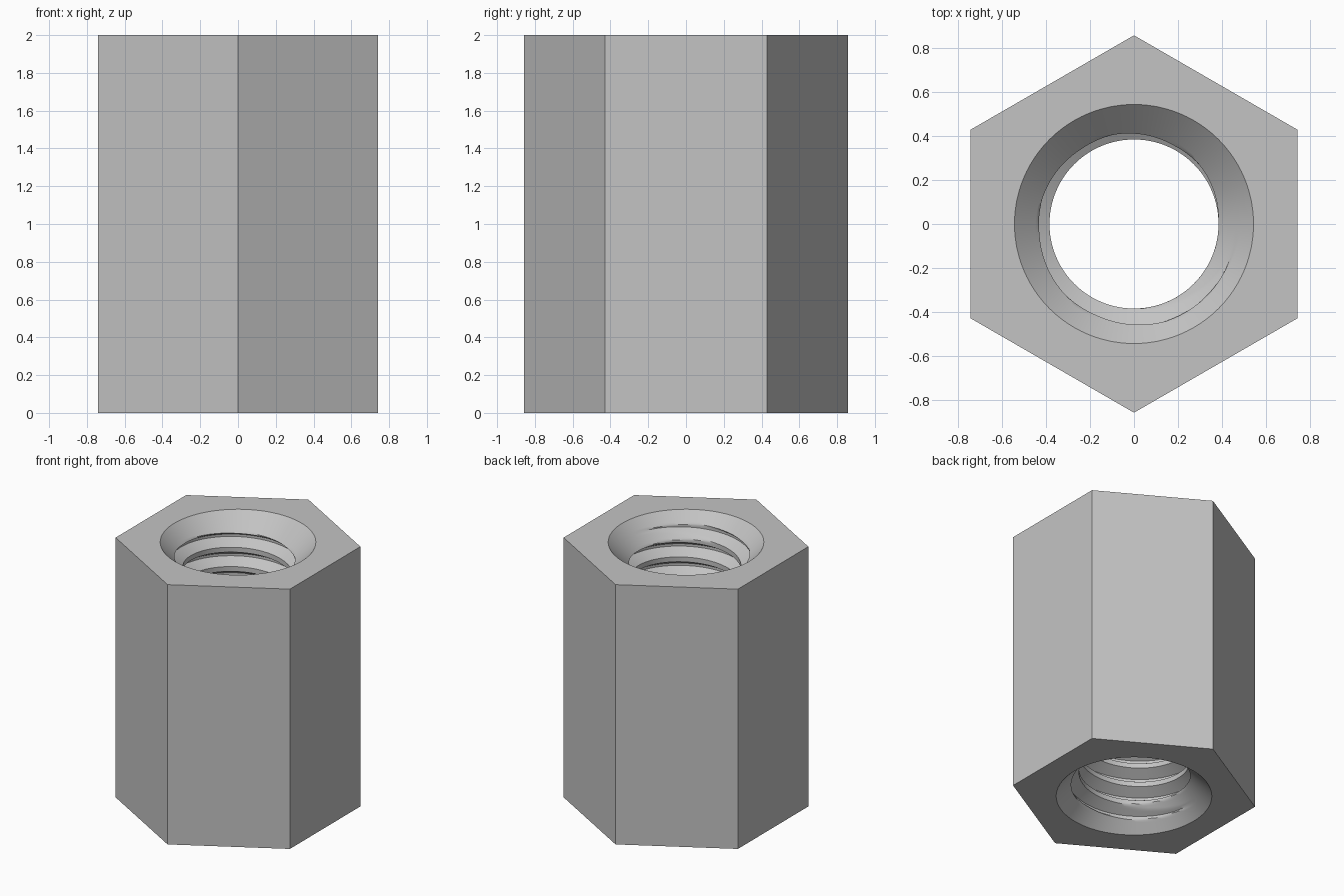
import bpy
import bmesh
from math import sin, cos, pi, tau

cube = bpy.data.objects.get("Cube")
if cube:
    bpy.data.objects.remove(cube)

HEIGHT = 2.0
HEX_RADIUS = 0.857
RIM_RADIUS = 0.543      # countersink at each end
MINOR, MAJOR = 0.384, 0.464
PITCH = 0.1486
GROOVE_Z = 1.784        # groove centre on the +x side, near the top
COLUMNS = 96
STEPS = 16              # rows per thread turn


def bore_radius(z, phase):
    """Flat-topped thread profile, opened out by a 45 degree countersink."""
    offset = abs((phase + 0.5) % 1 - 0.5) * STEPS
    depth = min(max((6 - offset) / 5, 0), 1)
    thread = MINOR + (MAJOR - MINOR) * depth
    return max(thread, RIM_RADIUS - min(z, HEIGHT - z))


bm = bmesh.new()

# Threaded bore: rows climb along the helix and are clamped at both ends
first = -int((GROOVE_Z / PITCH + 2) * STEPS)
last = int(((HEIGHT - GROOVE_Z) / PITCH + 1) * STEPS)
columns = []
for j in range(COLUMNS + 1):
    turn = j / COLUMNS
    column = []
    for i in range(first, last + 1):
        z = GROOVE_Z + PITCH * (i / STEPS + turn)
        z = min(max(z, 0), HEIGHT)
        r = bore_radius(z, i / STEPS)
        if z in (0, HEIGHT):
            r = RIM_RADIUS
        column.append(bm.verts.new((r * cos(tau * turn), r * sin(tau * turn), z)))
    columns.append(column)
for a, b in zip(columns, columns[1:]):
    for i in range(len(a) - 1):
        bm.faces.new((a[i], a[i + 1], b[i + 1], b[i]))
bmesh.ops.remove_doubles(bm, verts=bm.verts, dist=0.0001)
for f in bm.faces:
    f.smooth = True

# Six outer flats
rings = [[bm.verts.new((HEX_RADIUS * cos(pi / 6 + k * pi / 3),
                        HEX_RADIUS * sin(pi / 6 + k * pi / 3), z))
          for k in range(6)] for z in (0, HEIGHT)]
low, high = rings
for k in range(6):
    n = (k + 1) % 6
    bm.faces.new((low[k], low[n], high[n], high[k]))

# Flat end faces between the hexagon and the countersink rim
for end in (0, HEIGHT):
    edges = [e for e in bm.edges if e.is_boundary
             and all(abs(v.co.z - end) < 0.001 for v in e.verts)]
    bmesh.ops.triangle_fill(bm, edges=edges, use_beauty=True)
bmesh.ops.recalc_face_normals(bm, faces=bm.faces)

mesh = bpy.data.meshes.new("threaded_hex_spacer")
bm.to_mesh(mesh)
bm.free()
spacer = bpy.data.objects.new("threaded_hex_spacer", mesh)
bpy.context.collection.objects.link(spacer)

# Plain grey metal
grey = bpy.data.materials.new("grey_metal")
grey.use_nodes = True
colour = (0.55, 0.55, 0.55, 1)
grey.diffuse_color = colour
grey.node_tree.nodes["Principled BSDF"].inputs["Base Color"].default_value = colour
mesh.materials.append(grey)

bpy.context.view_layer.objects.active = spacer
spacer.select_set(True)
bpy.ops.object.shade_smooth_by_angle(angle=pi / 6)
